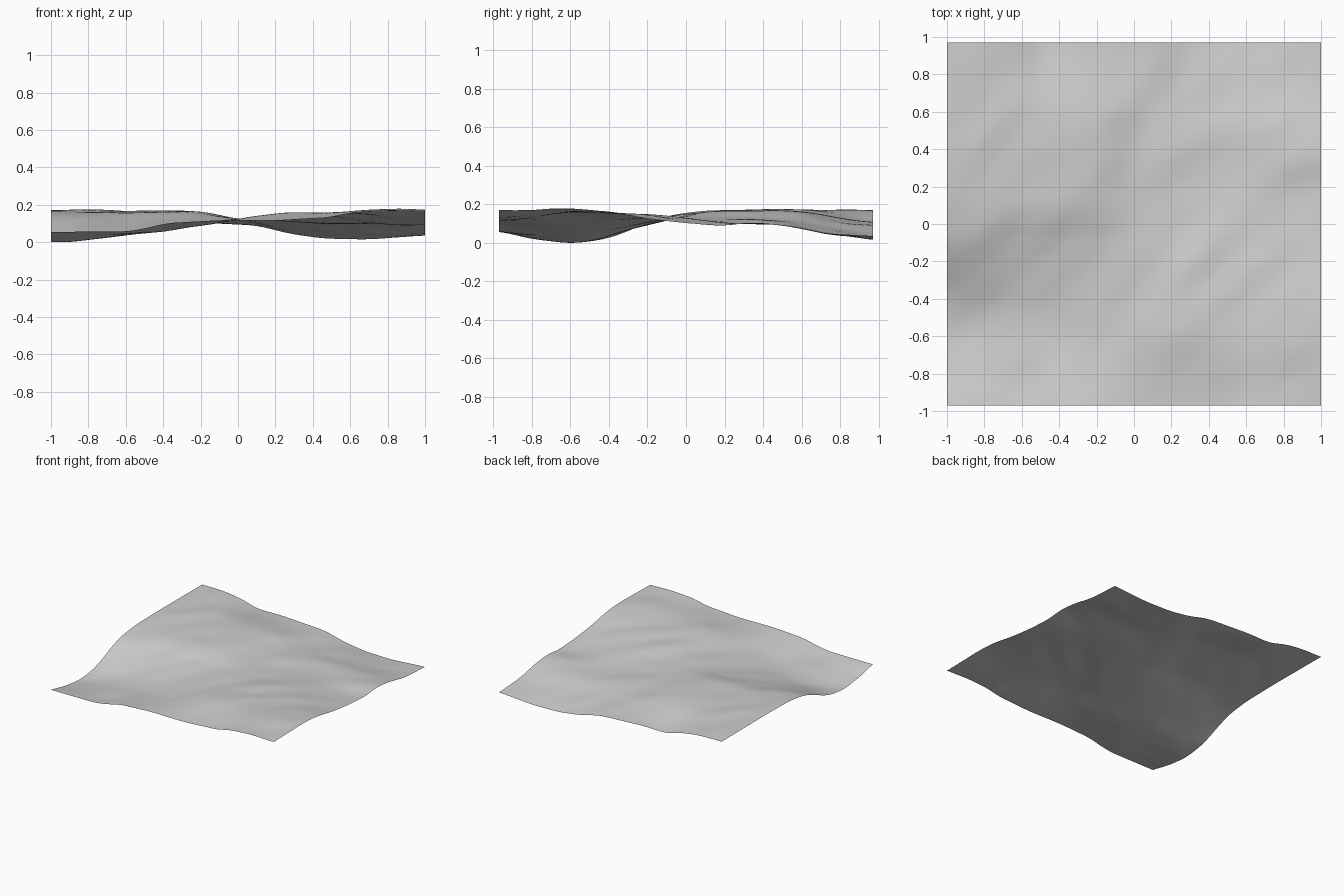
import bpy, bmesh, math
from mathutils import Vector, noise

cube = bpy.data.objects.get("Cube")
if cube:
    bpy.data.objects.remove(cube)

HALF_Y = 0.97
MIDDLE = 0.142

# Height profiles along the four borders: (position, height)
FRONT = [(-1, .075), (-.6, .072), (-.5, .088), (-.38, .118), (-.1, .133), (.2, .13),
         (.35, .14), (.5, .148), (.6, .175), (.8, .188), (1, .182)]
BACK = [(-1, .185), (-.8, .183), (-.65, .163), (-.5, .12), (-.3, .125), (.1, .105),
        (.28, .06), (.46, .035), (.7, .03), (1, .05)]
LEFT_SIDE = [(-.97, .075), (-.8, .035), (-.6, .012), (-.45, .028), (-.35, .055), (-.2, .12),
             (-.08, .16), (.1, .183), (.4, .188), (.97, .185)]
RIGHT_SIDE = [(-.97, .182), (-.6, .19), (-.45, .183), (-.35, .167), (-.2, .14), (0, .117),
              (.2, .105), (.35, .122), (.5, .107), (.7, .066), (.97, .05)]

# Hills and hollows by quadrant: share across x, rise or dip across y
QUADRANTS = {
    (False, False): ([(-1, 1), (-.67, .9), (-.4, .62), (-.2, .34), (0, 0)],
                     [(-.97, -.065), (-.83, -.095), (-.6, -.115), (-.45, -.105),
                      (-.3, -.07), (-.15, -.03), (-.05, 0)]),
    (True, True): ([(0, 0), (.1, .3), (.25, .6), (.47, .9), (.7, 1), (1, .75)],
                   [(-.05, 0), (.2, -.026), (.5, -.032), (.65, -.065),
                    (.8, -.08), (.97, -.105)]),
    (False, True): ([(-1, 1), (-.3, .9), (-.15, .6), (0, 0)],
                    [(-.05, 0), (.1, .04), (.5, .045), (.97, .035)]),
    (True, False): ([(0, 0), (.25, .7), (.5, .85), (.8, 1), (1, 1)],
                    [(-.97, .042), (-.6, .045), (-.4, .036), (-.2, .022), (-.05, 0)]),
}

# Diagonal folds on the ground: (x, y, strength)
FOLDS = [(-.45, -.07, .012), (-.15, .27, .007), (.32, .36, .008), (.4, -.2, .007),
         (.05, -.25, .006), (.25, -.67, .007), (.9, -.7, .006), (-.72, .47, .009),
         (-.38, -.55, .006), (.9, .3, .004), (-.2, .75, .004), (.65, -.3, .005)]


def profile(points, t):
    for (a, za), (b, zb) in zip(points, points[1:]):
        if t <= b:
            return za + (zb - za) * max(0, (t - a) / (b - a))
    return points[-1][1]


def soft(points, t):
    return sum(profile(points, t + d) for d in (-.05, -.025, 0, .025, .05)) / 5


def fold(x, y, cx, cy, strength):
    across = ((x - cx) - (y - cy)) / math.sqrt(2) / .08
    along = ((x - cx) + (y - cy)) / math.sqrt(2) / .16
    return -strength * across * math.exp(-(across ** 2 + along ** 2) / 2)


def inner_height(x, y):
    across, rise = QUADRANTS[(x > 0, y > -.05)]
    z = MIDDLE + soft(across, x) * soft(rise, y)
    z += sum(fold(x, y, *f) for f in FOLDS)
    # Small diagonal undulation
    return z + .008 * noise.noise(Vector(((x - y) * 4, (x + y) * 2.2, .5)))


def near(distance):
    t = max(0, 1 - distance / .4)
    return t * t * (3 - 2 * t)


def ground_height(x, y):
    # Blend the inner relief into the border profiles
    z = inner_height(x, y)
    sides = [(-1, LEFT_SIDE), (1, RIGHT_SIDE)]
    ends = [(-HALF_Y, FRONT), (HALF_Y, BACK)]
    for sx, side in sides:
        z += near(abs(x - sx)) * (soft(side, y) - inner_height(sx, y))
    for ey, end in ends:
        z += near(abs(y - ey)) * (soft(end, x) - inner_height(x, ey))
        for sx, side in sides:
            gap = soft(end, sx) - inner_height(sx, ey)
            z -= near(abs(x - sx)) * near(abs(y - ey)) * gap
    return max(z, .008)


# Ground sheet
bm = bmesh.new()
bmesh.ops.create_grid(bm, x_segments=72, y_segments=70, size=1)
for vert in bm.verts:
    vert.co.y *= HALF_Y
    vert.co.z = ground_height(vert.co.x, vert.co.y)
# Even out the creases between quadrants
inner = [v for v in bm.verts if not v.is_boundary]
for _ in range(3):
    bmesh.ops.smooth_vert(bm, verts=inner, factor=.5, use_axis_z=True)
low = min(v.co.z for v in bm.verts)
bmesh.ops.translate(bm, verts=bm.verts, vec=(0, 0, -low))
for face in bm.faces:
    face.smooth = True

mesh = bpy.data.meshes.new("ground_sheet")
bm.to_mesh(mesh)
bm.free()
ground = bpy.data.objects.new("ground_sheet", mesh)
bpy.context.collection.objects.link(ground)

# Plain grey material
grey = bpy.data.materials.new("light_grey")
grey.use_nodes = True
colour = (.62, .62, .62, 1)
grey.diffuse_color = colour
for node in grey.node_tree.nodes:
    if node.type == 'BSDF_PRINCIPLED':
        node.inputs["Base Color"].default_value = colour
mesh.materials.append(grey)
